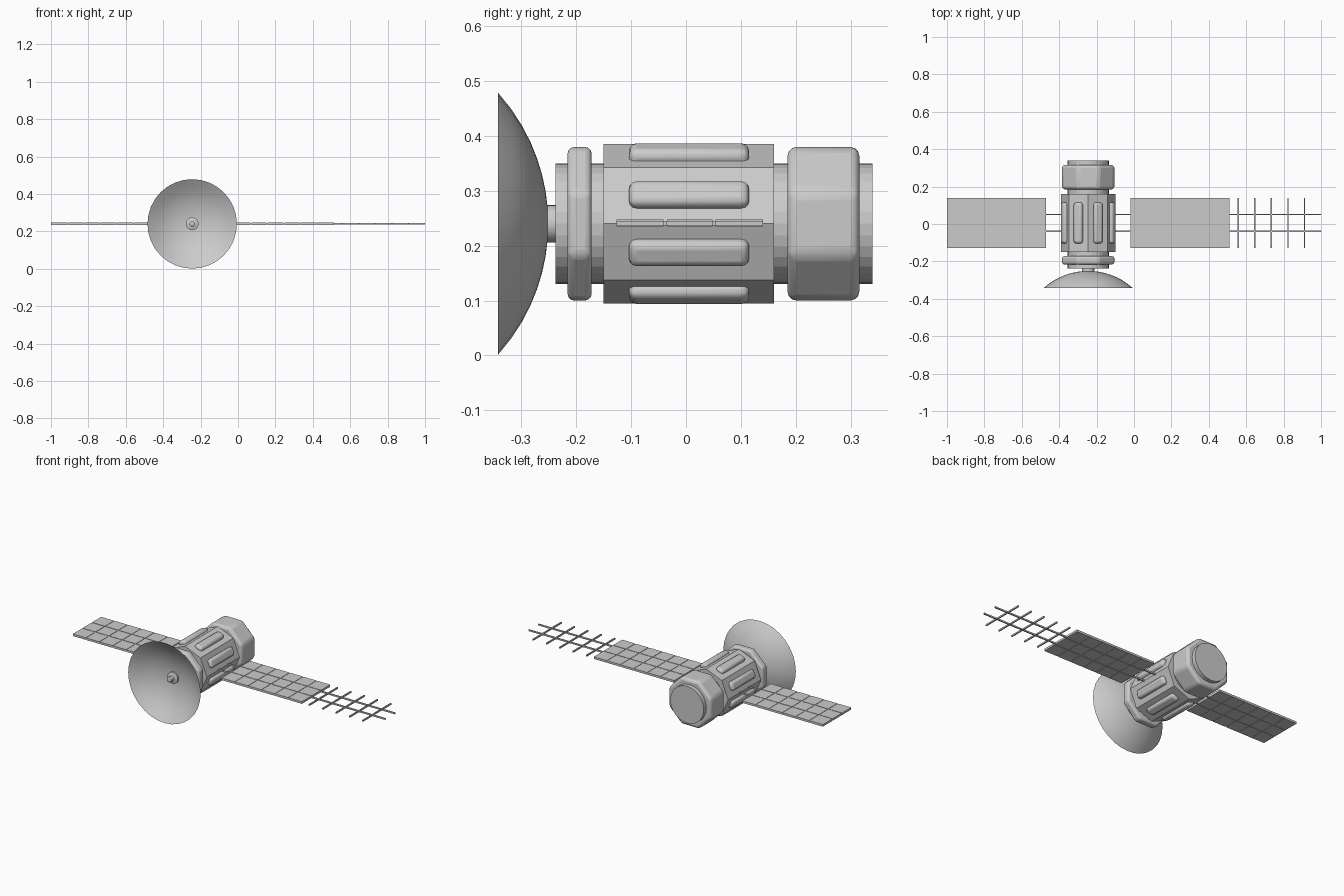
import bpy, bmesh
from math import sin, cos, pi, sqrt, radians
from mathutils import Matrix, Vector

if "Cube" in bpy.data.objects:
    bpy.data.objects.remove(bpy.data.objects["Cube"])

CX, CZ = -0.245, 0.24          # body axis runs along y
Y0, Y1 = -0.127, 0.14          # panel depth
RAILS = (-0.038, 0.051)
COL = 0.0883                   # panel column pitch


def finish(name, bm, bevel=0.0, smooth=False):
    bmesh.ops.recalc_face_normals(bm, faces=bm.faces)
    me = bpy.data.meshes.new(name)
    bm.to_mesh(me)
    bm.free()
    ob = bpy.data.objects.new(name, me)
    bpy.context.collection.objects.link(ob)
    if bevel:
        m = ob.modifiers.new("bevel", 'BEVEL')
        m.width, m.segments = bevel, 3
        m.limit_method, m.angle_limit = 'ANGLE', radians(30)
    if smooth:
        bpy.ops.object.select_all(action='DESELECT')
        ob.select_set(True)
        bpy.context.view_layer.objects.active = ob
        bpy.ops.object.shade_smooth_by_angle(angle=radians(30))
    return ob


def lathe(name, profile, n, phase=0.0, **kw):
    """Turn (radius, y) points around the body axis; radius 0 closes to a tip."""
    bm = bmesh.new()
    rings = []
    for r, y in profile:
        if r == 0:
            rings.append([bm.verts.new((CX, y, CZ))] * n)
        else:
            rings.append([bm.verts.new((CX + r * cos(phase + 2 * pi * i / n), y,
                                        CZ + r * sin(phase + 2 * pi * i / n)))
                          for i in range(n)])
    for a, b in zip(rings, rings[1:]):
        for i in range(n):
            j = (i + 1) % n
            bm.faces.new(list(dict.fromkeys((a[i], a[j], b[j], b[i]))))
    for end in (rings[0], rings[-1]):
        if len(set(end)) == n:
            bm.faces.new(end)
    return finish(name, bm, **kw)


def add_box(bm, x0, x1, y0, y1, h):
    m = (Matrix.Translation(((x0 + x1) / 2, (y0 + y1) / 2, CZ + 0.001))
         @ Matrix.Diagonal((x1 - x0, y1 - y0, h, 1)))
    bmesh.ops.create_cube(bm, size=1, matrix=m)


# Core tube, octagonal hull and the two rounded octagonal collars
lathe("core_tube", [(0.11, -0.238), (0.11, 0.34)], 32)
lathe("hull", [(0.145, -0.15), (0.145, 0.16)], 8)
c = 0.14 / cos(pi / 8)
lathe("front_collar", [(c, -0.216), (c, -0.172)], 8, pi / 8, bevel=0.012, smooth=True)
lathe("rear_collar", [(c, 0.185), (c, 0.316)], 8, pi / 8, bevel=0.016, smooth=True)

# One rounded pad on every hull face
for k in range(8):
    a = pi / 8 + k * pi / 4
    bm = bmesh.new()
    bmesh.ops.create_cube(bm, size=1, matrix=Matrix.Diagonal((0.05, 0.219, 0.05, 1)))
    ob = finish(f"hull_pad_{k + 1}", bm, bevel=0.014, smooth=True)
    ob.location = (CX + 0.128 * cos(a), 0.0055, CZ + 0.128 * sin(a))
    ob.rotation_euler = (0, -a, 0)

# Dish: thin spherical cap, with mounting stem and feed
R, RIM, BACK = 0.357, 0.239, -0.251
cap = [(RIM * i / 8, BACK - R + sqrt(R * R - (RIM * i / 8) ** 2)) for i in range(9)]
inner = [(r, y - 0.004 if i < 8 else y) for i, (r, y) in enumerate(cap)]
lathe("dish", cap + inner[-2::-1], 32, smooth=True)
lathe("dish_stem", [(0.034, -0.258), (0.034, -0.23)], 24, smooth=True)
lathe("dish_feed", [(0.034, -0.252), (0.034, -0.266), (0.014, -0.272), (0.014, -0.298),
                    (0.008, -0.302)], 24, smooth=True)

# Solar panels: three rows of six raised cells each
edges = [Y0, *RAILS, Y1]
for name, x0 in (("left_panel", -1.0), ("right_panel", -0.02)):
    bm = bmesh.new()
    for i in range(6):
        for j in range(3):
            g0 = 0 if j == 0 else 0.003
            g1 = 0 if j == 2 else 0.003
            add_box(bm, x0 + i * COL + (0.003 if i else 0),
                    x0 + (i + 1) * COL - (0.003 if i < 5 else 0),
                    edges[j] + g0, edges[j + 1] - g1, 0.0125)
    finish(name + "_cells", bm)

# Frame: long rails and crossbars, bare at the far right where cells are missing
for name, x0, x1, bars in (
        ("left_frame", -0.998, CX - 0.1, [-1 + COL * i for i in range(1, 6)]),
        ("right_frame", CX + 0.1, 1.0, [-0.02 + COL * i for i in range(1, 6)]
         + [0.558 + COL * i for i in range(5)])):
    bm = bmesh.new()
    for y in RAILS:
        add_box(bm, x0, x1, y - 0.0035, y + 0.0035, 0.0085)
    for x in bars:
        add_box(bm, x - 0.0035, x + 0.0035, Y0, Y1, 0.0085)
    finish(name, bm)
